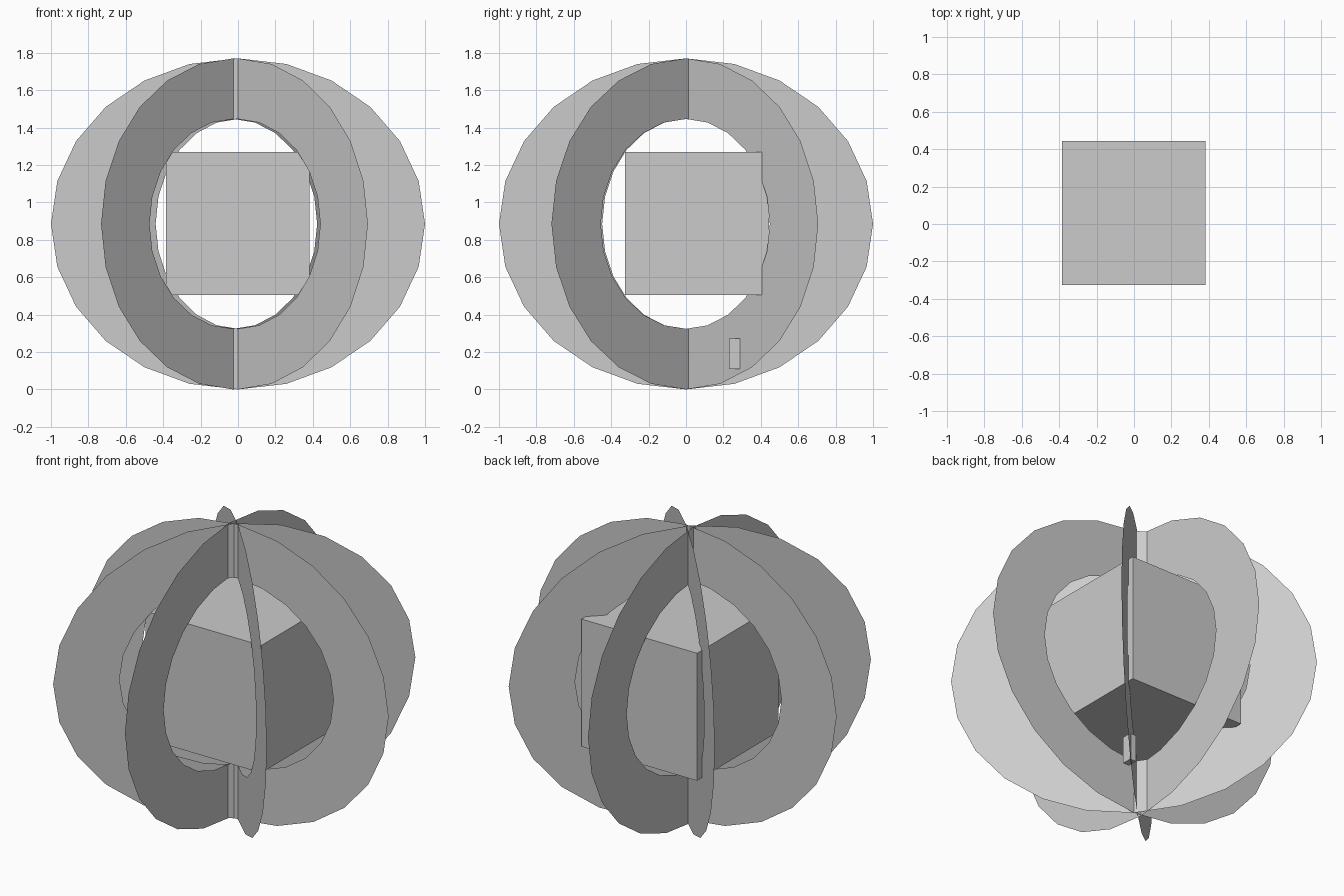
import bpy
import bmesh
from math import radians
from mathutils import Matrix, Vector

if "Cube" in bpy.data.objects:
    bpy.data.objects.remove(bpy.data.objects["Cube"], do_unlink=True)

HALF_HEIGHT = 0.885
INNER_RATIO = 0.634
SIDES = 24


def finish(name, bm):
    mesh = bpy.data.meshes.new(name)
    bm.to_mesh(mesh)
    bm.free()
    obj = bpy.data.objects.new(name, mesh)
    bpy.context.collection.objects.link(obj)
    return obj


def ring(name, angle, offset_x):
    """Flat upright elliptical ring turned about the vertical axis."""
    bm = bmesh.new()
    for radius in (1.0, INNER_RATIO):
        bmesh.ops.create_circle(bm, segments=SIDES, radius=radius)
    bmesh.ops.bridge_loops(bm, edges=bm.edges[:])
    bm.transform(
        Matrix.Translation((offset_x, 0, HALF_HEIGHT))
        @ Matrix.Rotation(radians(angle), 4, "Z")
        @ Matrix.Diagonal((1, 1, HALF_HEIGHT, 1))
        @ Matrix.Rotation(radians(90), 4, "X")
    )
    return finish(name, bm)


def box(name, low, high):
    low, high = Vector(low), Vector(high)
    bm = bmesh.new()
    bmesh.ops.create_cube(bm, size=1)
    bm.transform(
        Matrix.Translation((low + high) / 2)
        @ Matrix.Diagonal((*(high - low), 1))
    )
    return finish(name, bm)


# Four crossing rings, each stepped slightly off the axis
ring("ring_side_to_side", 0, 0)
ring("ring_diagonal_front_left", -46, 0)
ring("ring_diagonal_front_right", 45, -0.025)
ring("ring_front_to_back", 90, -0.05)

# Block held inside the rings
box("core_block", (-0.385, -0.325, 0.505), (0.382, 0.445, 1.27))

# Small tab near the foot of one diagonal ring
box("small_tab", (0.23, 0.23, 0.11), (0.27, 0.29, 0.272))
